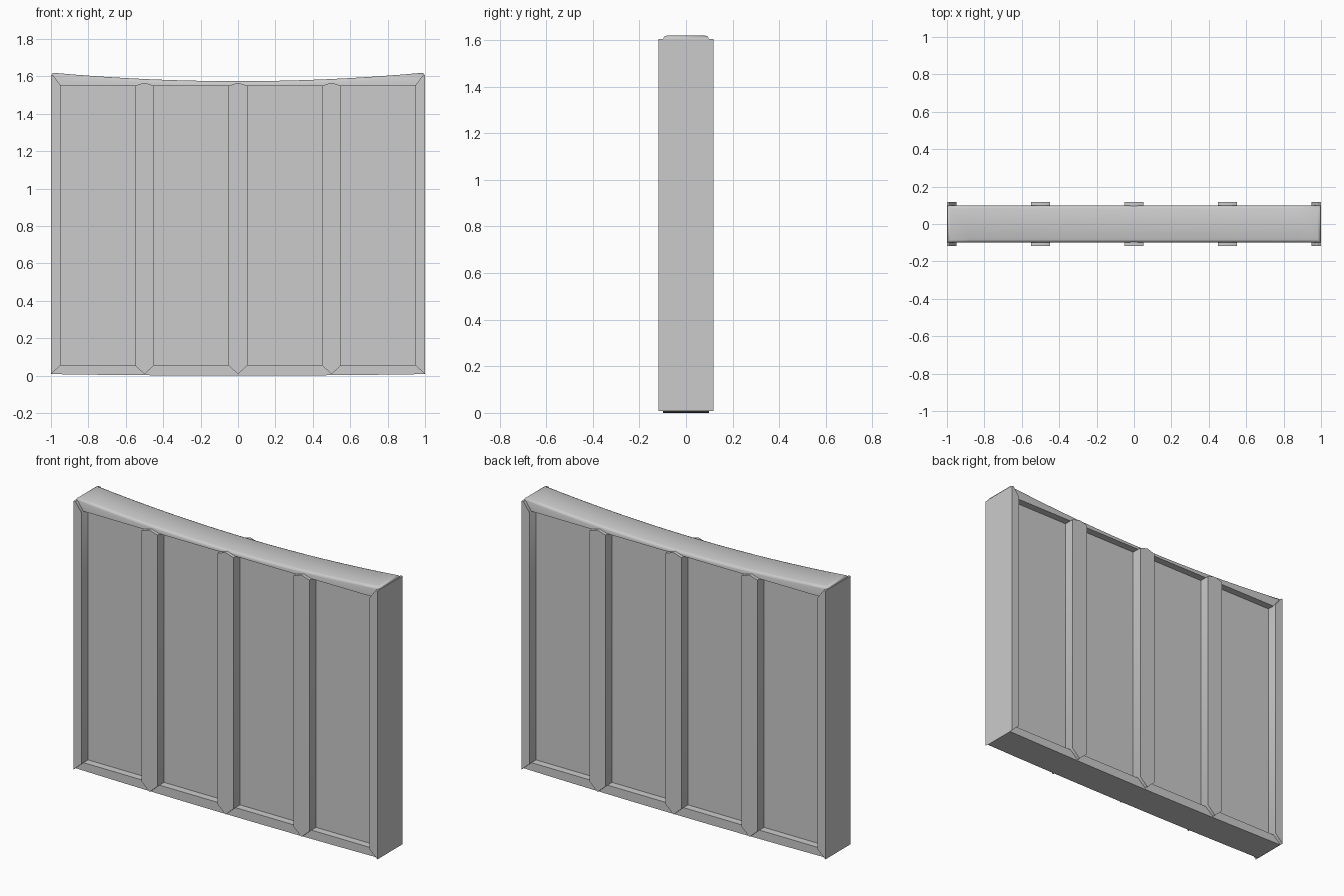
import bpy, bmesh, math

if "Cube" in bpy.data.objects:
    bpy.data.objects.remove(bpy.data.objects["Cube"], do_unlink=True)

GREY = (0.6, 0.6, 0.6, 1.0)
mat = bpy.data.materials.new("plain grey")
mat.use_nodes = True
mat.diffuse_color = GREY
mat.node_tree.nodes["Principled BSDF"].inputs["Base Color"].default_value = GREY


def prism(name, outline, half_depth, round_edge=None, radius=0.015):
    """Extrude an x-z outline through y, rounding edges chosen by a rule."""
    bm = bmesh.new()
    face = bm.faces.new([bm.verts.new((x, -half_depth, z)) for x, z in outline])
    ext = bmesh.ops.extrude_face_region(bm, geom=[face])["geom"]
    moved = [v for v in ext if isinstance(v, bmesh.types.BMVert)]
    bmesh.ops.translate(bm, verts=moved, vec=(0, 2 * half_depth, 0))
    bmesh.ops.recalc_face_normals(bm, faces=bm.faces)
    if round_edge:
        bm.normal_update()
        edges = [e for e in bm.edges if round_edge(e)]
        bmesh.ops.bevel(bm, geom=edges, offset=radius, segments=2,
                        profile=0.5, affect='EDGES')
    mesh = bpy.data.meshes.new(name)
    bm.to_mesh(mesh)
    bm.free()
    mesh.materials.append(mat)
    obj = bpy.data.objects.new(name, mesh)
    bpy.context.collection.objects.link(obj)
    bpy.ops.object.select_all(action='DESELECT')
    obj.select_set(True)
    bpy.context.view_layer.objects.active = obj
    bpy.ops.object.shade_smooth_by_angle(angle=math.radians(50))
    return obj


def sweep(count, half, height):
    """Points of a shallow curve from right to left."""
    xs = [half - 2 * half * i / count for i in range(count + 1)]
    return [(x, height(x)) for x in xs]


RAIL_TOP, BEAM_LOW = 0.055, 1.55
POST_DEPTH, FRAME_DEPTH, PANEL_DEPTH = 0.118, 0.098, 0.055
END = 0.998

# Recessed wall panel
prism("wall_panel", [(-0.97, 0.03), (0.97, 0.03), (0.97, 1.56), (-0.97, 1.56)],
      PANEL_DEPTH)

# Sagging top beam with rounded upper edges
top = sweep(16, END, lambda x: 1.574 + 0.046 * x * x)


def upper_rim(e):
    a, b = (v.co for v in e.verts)
    across = abs(a.y - b.y) > 0.01
    return min(a.z, b.z) > 1.57 and (not across or abs(a.x) > 0.99)


prism("top_beam", [(-END, BEAM_LOW), (END, BEAM_LOW)] + top, FRAME_DEPTH, upper_rim)

# Bottom rail with a slightly bowed underside
low = sweep(8, END, lambda x: 0.008 * x * x)
prism("bottom_rail", [(-END, RAIL_TOP), (END, RAIL_TOP)] + low, FRAME_DEPTH)

# Pointed studs between the panels
for name, x in (("right_stud", -0.5), ("middle_stud", 0), ("left_stud", 0.5)):
    w = 0.052
    prism(name, [(x - w, RAIL_TOP), (x, 0.008), (x + w, RAIL_TOP),
                 (x + w, BEAM_LOW), (x, 1.566), (x - w, BEAM_LOW)], POST_DEPTH)

# Mitred end posts
for name, s in (("right_post", -1), ("left_post", 1)):
    prism(name, [(s, 0.008), (s, 1.605), (s * 0.988, 1.605),
                 (s * 0.948, BEAM_LOW), (s * 0.948, RAIL_TOP)], POST_DEPTH)
